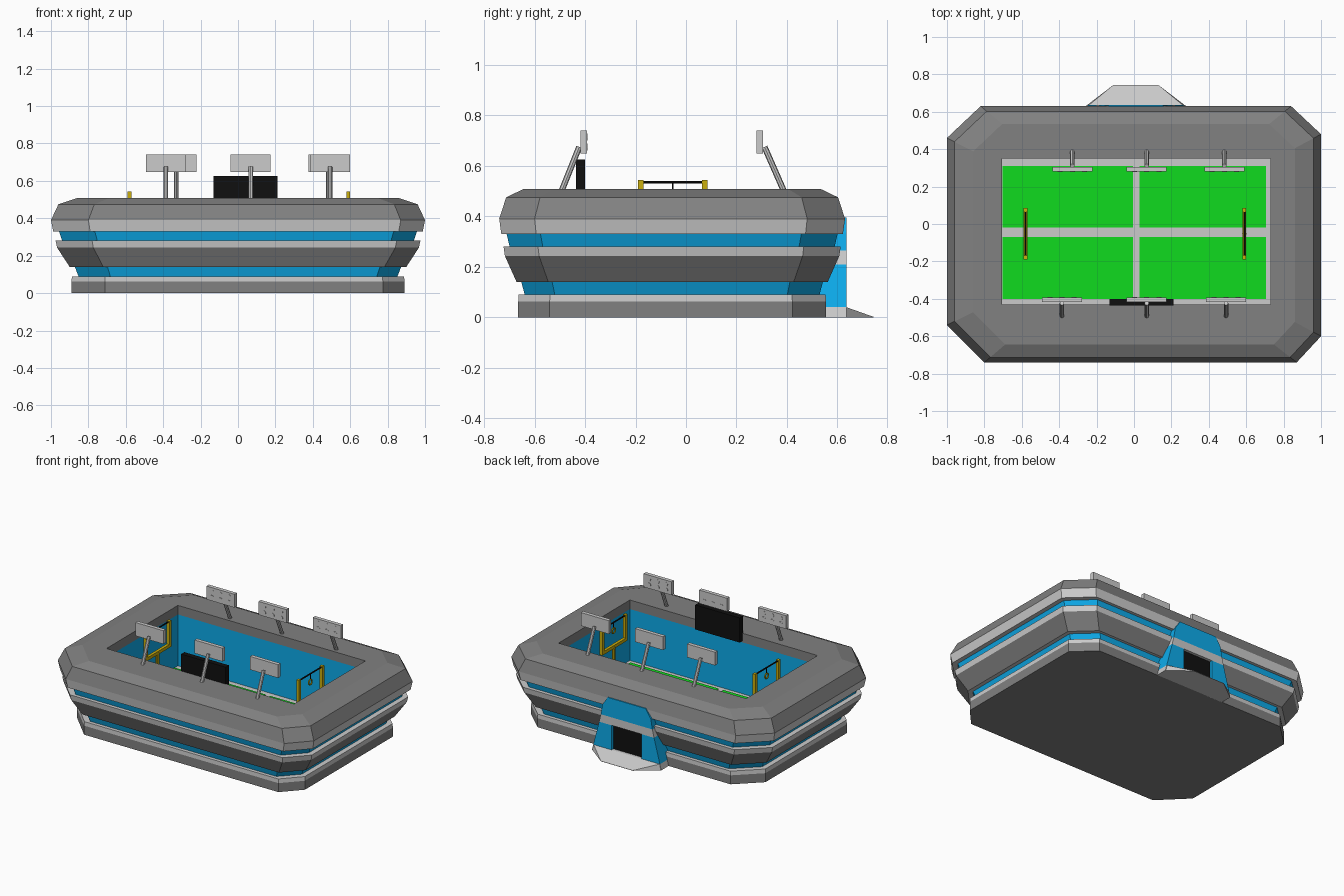
import bpy, bmesh
from mathutils import Vector

if "Cube" in bpy.data.objects:
    bpy.data.objects.remove(bpy.data.objects["Cube"])

def mat(name, r, g, b):
    m = bpy.data.materials.new(name)
    m.diffuse_color = (r, g, b, 1)
    m.use_nodes = True
    m.node_tree.nodes["Principled BSDF"].inputs["Base Color"].default_value = m.diffuse_color
    return m

DARK = mat("dark_grey", .22, .22, .22)
LIGHT = mat("light_grey", .55, .55, .55)
BLUE = mat("blue", .004, .41, .83)
GREEN = mat("green", .005, .71, .013)
BLACK = mat("black", .005, .005, .005)
GOLD = mat("gold", .6, .43, .004)

def finish(bm, name, *mats):
    bmesh.ops.remove_doubles(bm, verts=bm.verts, dist=1e-5)
    bmesh.ops.recalc_face_normals(bm, faces=bm.faces)
    me = bpy.data.meshes.new(name)
    bm.to_mesh(me)
    bm.free()
    for m in mats:
        me.materials.append(m)
    ob = bpy.data.objects.new(name, me)
    bpy.context.collection.objects.link(ob)
    return ob

def hull(name, m, *rings):
    """Closed solid through matching rings of points."""
    bm = bmesh.new()
    vs = [[bm.verts.new(p) for p in r] for r in rings]
    n = len(vs[0])
    for a, b in zip(vs, vs[1:]):
        for i in range(n):
            j = (i + 1) % n
            bm.faces.new((a[i], a[j], b[j], b[i]))
    bm.faces.new(vs[0])
    bm.faces.new(vs[-1])
    return finish(bm, name, m)

def box(name, m, x0, x1, y0, y1, z0, z1):
    ring = [(x0, y0), (x1, y0), (x1, y1), (x0, y1)]
    return hull(name, m, [(x, y, z0) for x, y in ring], [(x, y, z1) for x, y in ring])

def beam(name, m, p, q, r, sides=8):
    p, q = Vector(p), Vector(q)
    d = q - p
    bm = bmesh.new()
    bmesh.ops.create_cone(bm, cap_ends=True, segments=sides, radius1=r, radius2=r, depth=d.length)
    bm.transform(d.to_track_quat('Z', 'Y').to_matrix().to_4x4())
    bmesh.ops.translate(bm, vec=(p + q) / 2, verts=bm.verts)
    return finish(bm, name, m)

# Stadium shell: chamfered outline scaled up the wall, then over the rim into the pit
CY = -.055
outline = [(-.80, -.685), (.87, -.685), (1, -.545), (1, .535),
           (.84, .685), (-.82, .685), (-1, .515), (-1, -.485)]
X0, X1, Y0, Y1 = -.705, .73, -.43, .35
pit = [(X0, Y0), (X1, Y0), (X1, Y0), (X1, Y1), (X1, Y1), (X0, Y1), (X0, Y1), (X0, Y0)]
FLOOR = .09
profile = [(.89, 0, 0), (.89, .062, 0), (.888, .09, 2), (.853, .09, 2), (.872, .14, 1),
           (.90, .14, 2), (.967, .243, 0), (.975, .28, 2), (.94, .28, 2), (.957, .33, 1),
           (.988, .33, 2), (1, .39, 2), (.96, .475, 0), (.86, .508, 0)]  # scale, height, material
bm = bmesh.new()
rings = [([bm.verts.new((x * s, CY + y * s, z)) for x, y in outline], k) for s, z, k in profile]
rings += [([bm.verts.new((x, y, z)) for x, y in pit], k)
          for z, k in ((.508, 0), (.445, 0), (FLOOR, 1))]
bm.faces.new(rings[0][0])
for (a, _), (b, k) in zip(rings, rings[1:]):
    for i in range(8):
        j = (i + 1) % 8
        bm.faces.new((a[i], a[j], b[j], b[i])).material_index = k
bm.faces.new(rings[-1][0]).material_index = 2
finish(bm, "stadium_shell", DARK, BLUE, LIGHT)

# Playing field quarters
for i, (x0, x1) in enumerate(((-.703, -.005), (.03, .705))):
    for j, (y0, y1) in enumerate(((-.40, -.07), (-.02, .31))):
        box(f"field_quarter_{i}{j}", GREEN, x0, x1, y0, y1, FLOOR - .01, FLOOR + .004)

# Goals: stem, crossbar, uprights, top rod and hanging ring
GY0, GY1, GM = -.18, .075, -.0525
for gx, side in ((-.58, "left"), (.59, "right")):
    g = f"{side}_goal_"
    beam(g + "stem", GOLD, (gx, GM, FLOOR), (gx, GM, .37), .012)
    box(g + "crossbar", GOLD, gx - .01, gx + .01, GY0 - .011, GY1 + .011, .36, .382)
    for y, e in ((GY0, "front"), (GY1, "back")):
        box(g + e + "_upright", GOLD, gx - .01, gx + .01, y - .011, y + .011, .36, .543)
    beam(g + "top_rod", BLACK, (gx, GY0, .535), (gx, GY1, .535), .005)
    beam(g + "hanger", BLACK, (gx, GM, .535), (gx, GM, .495), .003)
    bpy.ops.mesh.primitive_torus_add(major_segments=16, minor_segments=6, major_radius=.018,
                                     minor_radius=.005, location=(gx, GM, .478),
                                     rotation=(0, 1.5708, 0))
    ring = bpy.context.object
    ring.name = g + "ring"
    ring.data.materials.append(GOLD)

# Floodlights on leaning poles, lamps facing the field
def floodlight(name, x, y_panel, y_base, d):
    box(name + "_panel", LIGHT, x - .107, x + .107, y_panel - .013, y_panel + .013, .648, .74)
    beam(name + "_pole", LIGHT, (x, y_base, .495), (x, y_panel - d * .018, .675), .012)
    for i in range(3):
        for k in range(2):
            lx, lz = x + (i - 1) * .065, .674 + k * .04
            beam(f"{name}_lamp_{i}{k}", LIGHT, (lx, y_panel, lz),
                 (lx, y_panel + d * .0145, lz), .014, 10)

for i, x in enumerate((-.385, .068, .492)):
    floodlight(f"front_floodlight_{i}", x, -.405, -.495, 1)
for i, x in enumerate((-.33, .068, .483)):
    floodlight(f"back_floodlight_{i}", x, .293, .39, -1)

# Scoreboard
box("scoreboard", BLACK, -.13, .21, -.435, -.40, .455, .625)

# Back entrance: shouldered block with a dark doorway and a ramp
EX, EY1 = .01, .635

def slab(name, m, pts, y0=.44):
    hull(name, m, *[[(EX + x, y, z) for x, z in pts] for y in (y0, EY1)])

def layer(name, m, levels, y0=.44):
    slab(name, m, [(h, z) for h, z in levels] + [(-h, z) for h, z in reversed(levels)], y0)

layer("entrance_step", LIGHT, [(.265, 0), (.255, .04)], .55)
for s, side in ((-1, "left"), (1, "right")):
    slab(f"entrance_{side}_pillar", BLUE,
         [(s * .115, .04), (s * .255, .04), (s * .21, .21), (s * .115, .21)])
layer("entrance_band", LIGHT, [(.21, .21), (.197, .265)])
layer("entrance_top", BLUE, [(.197, .265), (.185, .335), (.145, .395)])
box("entrance_door", BLACK, EX - .115, EX + .115, .44, .615, .04, .21)
hull("entrance_ramp", LIGHT,
     [(EX - .262, EY1, 0), (EX + .262, EY1, 0), (EX + .122, .742, 0), (EX - .122, .742, 0)],
     [(EX - .252, EY1, .04), (EX + .252, EY1, .04), (EX + .122, .742, .002), (EX - .122, .742, .002)])
